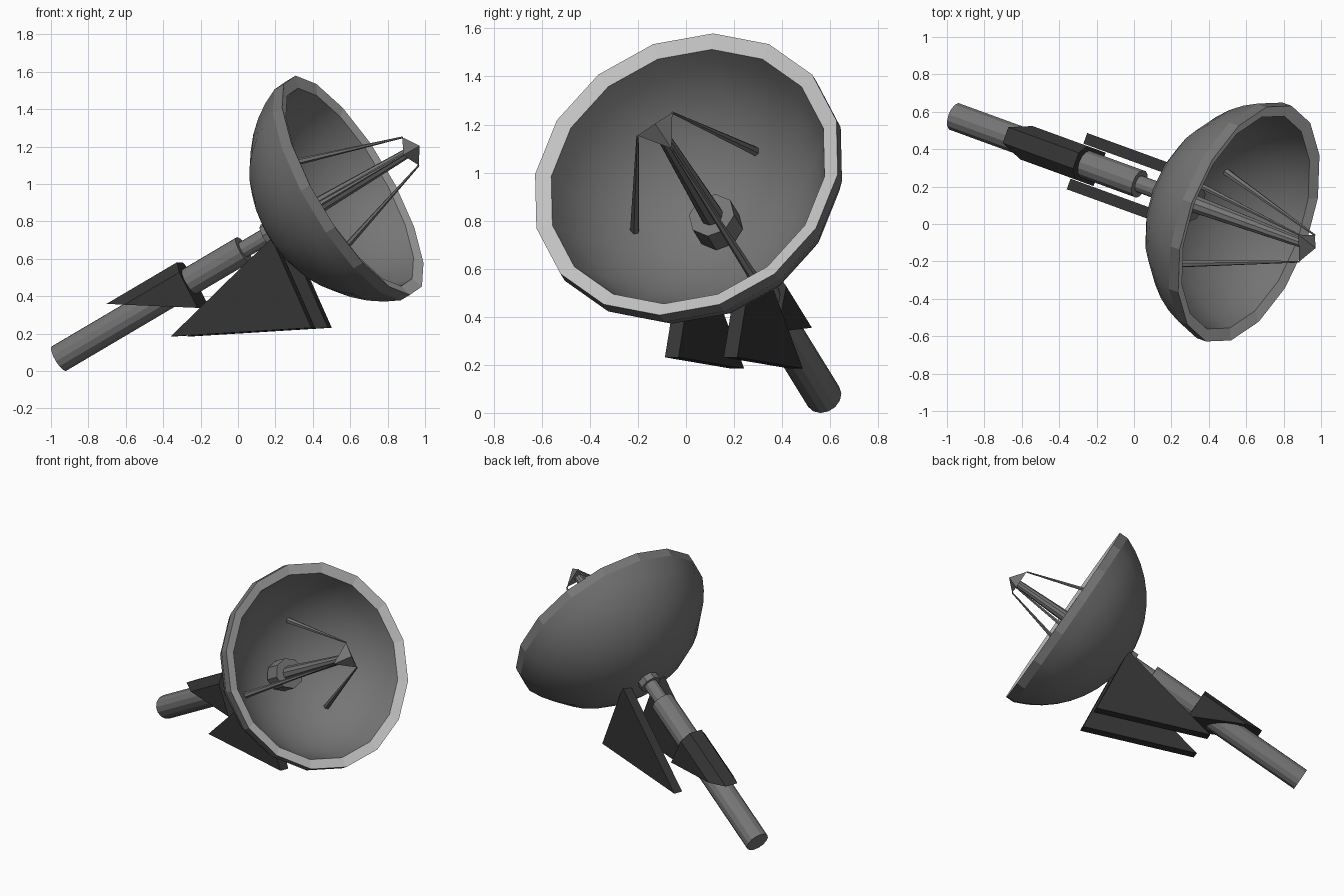
import bpy, bmesh, math
from mathutils import Matrix, Vector

if "Cube" in bpy.data.objects:
    bpy.data.objects.remove(bpy.data.objects["Cube"])

# Local frame: x runs along the antenna axis, y sideways, z up from the axis
FRAME = (Matrix.Translation((-0.956, 0.573, 0.067))
         @ Matrix.Rotation(math.radians(-20), 4, 'Z')
         @ Matrix.Rotation(math.radians(-29), 4, 'Y'))


def material(name, g):
    m = bpy.data.materials.new(name)
    m.diffuse_color = (g, g, g, 1)
    m.use_nodes = True
    m.node_tree.nodes["Principled BSDF"].inputs["Base Color"].default_value = m.diffuse_color
    return m


GREY = material("mid_grey", 0.18)
LIGHT = material("light_grey", 0.55)
DARK = material("dark_grey", 0.035)


def finish(name, bm, mat, smooth=False):
    bmesh.ops.remove_doubles(bm, verts=bm.verts, dist=1e-5)
    bmesh.ops.recalc_face_normals(bm, faces=bm.faces)
    bm.transform(FRAME)
    me = bpy.data.meshes.new(name)
    bm.to_mesh(me)
    bm.free()
    me.materials.append(mat)
    ob = bpy.data.objects.new(name, me)
    bpy.context.collection.objects.link(ob)
    if smooth:
        for p in me.polygons:
            p.use_smooth = True
    return ob


def lathe(name, profile, n, mat, smooth=False, closed=False):
    """Turn (t, radius) points round the axis; radius 0 closes the end."""
    bm = bmesh.new()
    rings = []
    for t, r in profile:
        if r == 0:
            rings.append([bm.verts.new((t, 0, 0))] * n)
        else:
            rings.append([bm.verts.new((t, r * math.sin(2 * math.pi * i / n),
                                        r * math.cos(2 * math.pi * i / n))) for i in range(n)])
    if closed:
        rings.append(rings[0])
    for a, b in zip(rings, rings[1:]):
        for i in range(n):
            j = (i + 1) % n
            bm.faces.new(list(dict.fromkeys((a[i], a[j], b[j], b[i]))))
    return finish(name, bm, mat, smooth)


def rod(name, t0, t1, r0, r1, n, mat):
    return lathe(name, [(t0, 0), (t0, r0), (t1, r1), (t1, 0)], n, mat)


def prism(pts, vec):
    bm = bmesh.new()
    f = bm.faces.new([bm.verts.new(p) for p in pts])
    ext = bmesh.ops.extrude_face_region(bm, geom=[f])
    bm.faces.ensure_lookup_table()
    bmesh.ops.translate(bm, vec=vec, verts=[v for v in ext['geom'] if isinstance(v, bmesh.types.BMVert)])
    if not any(len(g.verts) == len(pts) and set(g.verts) == set(f.verts) for g in bm.faces if g.is_valid):
        bm.faces.new(f.verts)
    return bm


def cap(t_rim, r_rim, t_apex, steps=9):
    """Points of a spherical bowl from rim to apex."""
    d = t_rim - t_apex
    R = (r_rim ** 2 + d ** 2) / (2 * d)
    a = math.asin(r_rim / R)
    return [(t_apex + R - R * math.cos(a * k / steps),
             R * math.sin(a * k / steps) if k else 0) for k in range(steps, -1, -1)]


# Mast tube, neck and collar at the back of the dish
rod("mast_tube", 0, 1.2, 0.077, 0.077, 14, GREY)
rod("neck_tube", 1.15, 1.48, 0.046, 0.046, 12, GREY)
rod("neck_collar", 1.35, 1.43, 0.07, 0.07, 8, GREY)

# Dish bowl, outside and inside skins
lathe("dish_back", cap(1.85, 0.67, 1.39), 16, GREY, True)
lathe("dish_inside", cap(1.89, 0.605, 1.42), 16, GREY, True)

# Rim: grey outer band with a light front face
rim = lathe("dish_rim", [(1.85, 0.67), (1.91, 0.67), (1.89, 0.605), (1.85, 0.61)], 16, GREY, closed=True)
rim.data.materials.append(LIGHT)
axis = FRAME.to_3x3() @ Vector((1, 0, 0))
for p in rim.data.polygons:
    if p.normal.dot(axis) > 0.7:
        p.material_index = 1

# Hub and feed rod
rod("dish_hub", 1.44, 1.56, 0.1, 0.1, 8, GREY)
rod("feed_rod", 1.45, 2.28, 0.052, 0.026, 10, GREY)

# Feed head: three-sided pyramid, with three struts to its corners
angles = [math.radians(a) for a in (69, 189, 309)]
corners = [Vector((2.27, 0.1 * math.cos(a), 0.1 * math.sin(a))) for a in angles]
bm = bmesh.new()
base = [bm.verts.new(c) for c in corners]
tip = bm.verts.new((2.345, 0, 0))
bm.faces.new(base)
for i in range(3):
    bm.faces.new((base[i], base[(i + 1) % 3], tip))
finish("feed_head", bm, GREY)

for i, a in enumerate(angles):
    foot = Vector((1.5, 0.355 * math.cos(a), 0.355 * math.sin(a)))
    d = corners[i] - foot
    bm = bmesh.new()
    bmesh.ops.create_cone(bm, cap_ends=True, segments=6, radius1=0.021, radius2=0.005, depth=d.length)
    bm.transform(Matrix.Translation((foot + corners[i]) / 2) @ d.to_track_quat('Z', 'Y').to_matrix().to_4x4())
    finish("feed_strut_%d" % (i + 1), bm, GREY)

# Wedge housing: chamfered block over the tube, cut by a sloping plane
section = [(-0.095, -0.25), (-0.095, 0.055), (-0.045, 0.117),
           (0.045, 0.117), (0.095, 0.055), (0.095, -0.25)]
bm = prism([(0.3, y, z) for y, z in section], (0.55, 0, 0))
cut = bmesh.ops.bisect_plane(bm, geom=bm.verts[:] + bm.edges[:] + bm.faces[:],
                             plane_co=(0.4, 0, 0.112), plane_no=(-0.28, 0, -0.46), clear_outer=True)
bmesh.ops.holes_fill(bm, edges=[e for e in bm.edges if e.is_boundary])
finish("tube_wedge", bm, DARK)

# Pair of triangular support plates
for side, s in (("left", 1), ("right", -1)):
    tri = [(0.663, -0.233), (1.385, -0.58), (1.42, -0.05)]
    finish("support_plate_" + side,
           prism([(t, s * 0.1, w) for t, w in tri], (0, s * 0.06, 0)), DARK)
